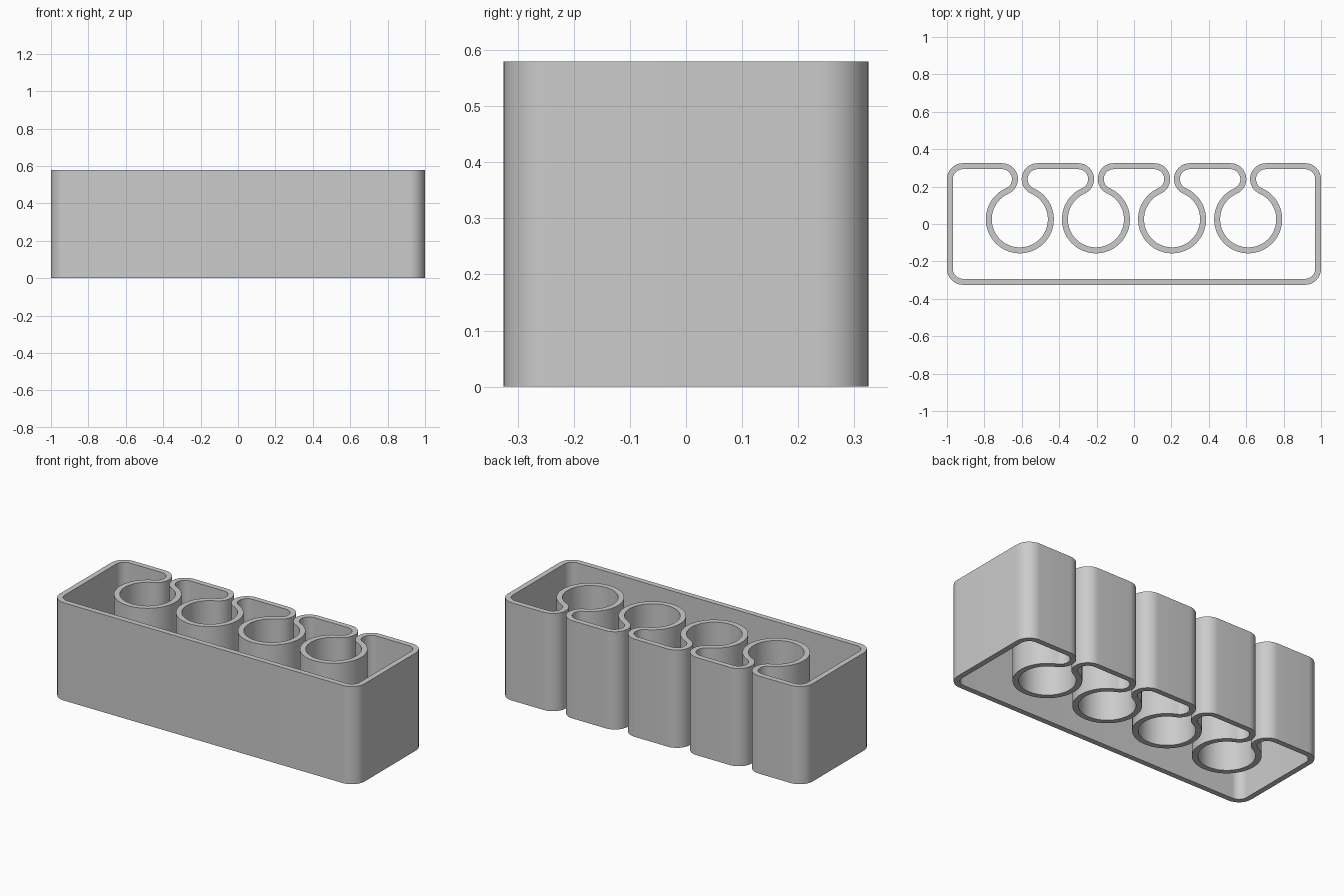
import bpy, bmesh, math

cube = bpy.data.objects.get("Cube")
if cube:
    bpy.data.objects.remove(cube, do_unlink=True)

HEIGHT = 0.58
HALF_X, HALF_Y = 1.0, 0.325
HALF_WALL = 0.016          # half the wall thickness
CORNER = 0.069             # centreline radius of corners and slot lips
POCKET = 0.166             # centreline radius of the round pockets
PITCH = 0.407              # pocket spacing
LIP_X = 0.095              # lip centre, sideways from the slot
STEP = math.radians(7)

inset = HALF_WALL + CORNER
corner_x, corner_y = HALF_X - inset, HALF_Y - inset
lip_drop = math.sqrt((CORNER + POCKET) ** 2 - LIP_X ** 2)
neck = math.degrees(math.atan2(lip_drop, LIP_X))

# Wall path as arcs (centre x, centre y, radius, start, end), anticlockwise
arcs = [(-corner_x, -corner_y, CORNER, 180, 270),
        (corner_x, -corner_y, CORNER, 270, 360),
        (corner_x, corner_y, CORNER, 0, 90)]
for i in (1.5, 0.5, -0.5, -1.5):
    x = i * PITCH
    arcs += [(x + LIP_X, corner_y, CORNER, 90, 180 + neck),
             (x, corner_y - lip_drop, POCKET, neck, -180 - neck),
             (x - LIP_X, corner_y, CORNER, -neck, 90)]
arcs.append((-corner_x, corner_y, CORNER, 90, 180))


def outline(offset):
    """Points of the wall path moved outward by offset."""
    points = []
    for cx, cy, radius, start, end in arcs:
        a, b = math.radians(start), math.radians(end)
        r = radius + (offset if b > a else -offset)
        count = math.ceil(abs(b - a) / STEP)
        for k in range(count + 1):
            t = a + (b - a) * k / count
            points.append((cx + r * math.cos(t), cy + r * math.sin(t)))
    return points


# Extruded wall, open at top and bottom
bm = bmesh.new()
rings = [[bm.verts.new((x, y, z)) for x, y in outline(side * HALF_WALL)]
         for side, z in ((1, 0), (1, HEIGHT), (-1, HEIGHT), (-1, 0))]
total = len(rings[0])
for r in range(4):
    low, high = rings[r], rings[(r + 1) % 4]
    for k in range(total):
        n = (k + 1) % total
        bm.faces.new((low[k], low[n], high[n], high[k]))
bmesh.ops.remove_doubles(bm, verts=bm.verts, dist=0.0005)
bmesh.ops.recalc_face_normals(bm, faces=bm.faces)
mesh = bpy.data.meshes.new("holder_wall")
bm.to_mesh(mesh)
bm.free()

grey = bpy.data.materials.new("light_grey")
grey.use_nodes = True
colour = (0.6, 0.6, 0.6, 1)
grey.diffuse_color = colour
grey.node_tree.nodes["Principled BSDF"].inputs["Base Color"].default_value = colour
mesh.materials.append(grey)

holder = bpy.data.objects.new("holder_wall", mesh)
bpy.context.collection.objects.link(holder)
bpy.ops.object.select_all(action='DESELECT')
holder.select_set(True)
bpy.context.view_layer.objects.active = holder
bpy.ops.object.shade_smooth_by_angle(angle=math.radians(30))
